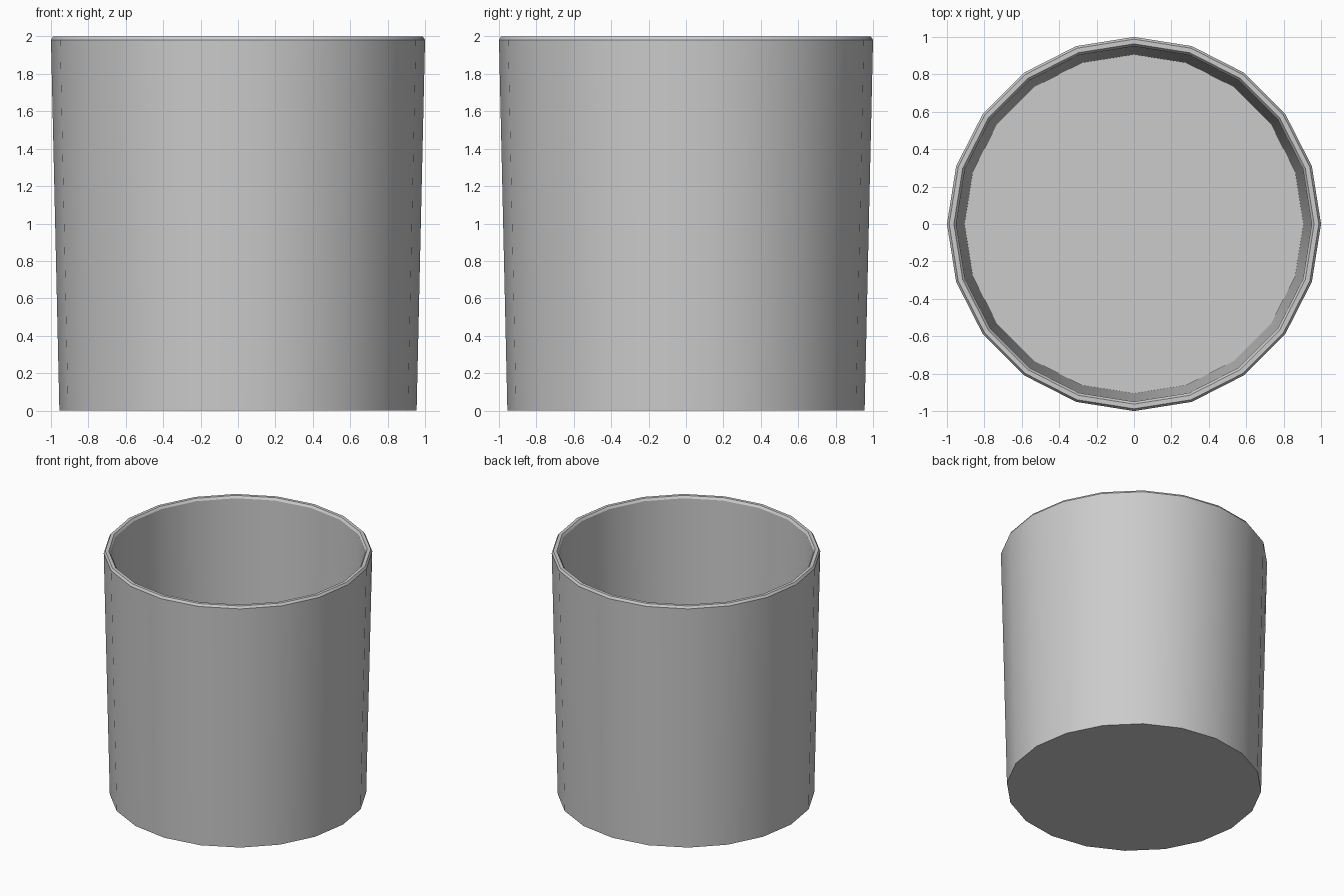
import bpy, bmesh
from math import cos, sin, tau

if "Cube" in bpy.data.objects:
    bpy.data.objects.remove(bpy.data.objects["Cube"])

SIDES = 20

# Cup profile (radius, z): outer wall, chamfered rim, inner wall down to the floor
PROFILE = [(0.955, 0.0), (1.0, 1.982), (0.988, 2.0),
           (0.963, 2.0), (0.95, 1.982), (0.906, 0.045)]

bm = bmesh.new()
rings = [[bm.verts.new((r * cos(tau * i / SIDES), r * sin(tau * i / SIDES), z))
          for i in range(SIDES)] for r, z in PROFILE]

# Walls and rim
for low, high in zip(rings, rings[1:]):
    for i in range(SIDES):
        j = (i + 1) % SIDES
        bm.faces.new((low[i], low[j], high[j], high[i]))

# Underside and inner floor
bm.faces.new(rings[0][::-1])
bm.faces.new(rings[-1])
bmesh.ops.recalc_face_normals(bm, faces=bm.faces[:])

mesh = bpy.data.meshes.new("cup")
bm.to_mesh(mesh)
bm.free()
cup = bpy.data.objects.new("cup", mesh)
bpy.context.collection.objects.link(cup)

# Smooth walls, sharp rim and base
bpy.context.view_layer.objects.active = cup
cup.select_set(True)
bpy.ops.object.shade_smooth_by_angle()
